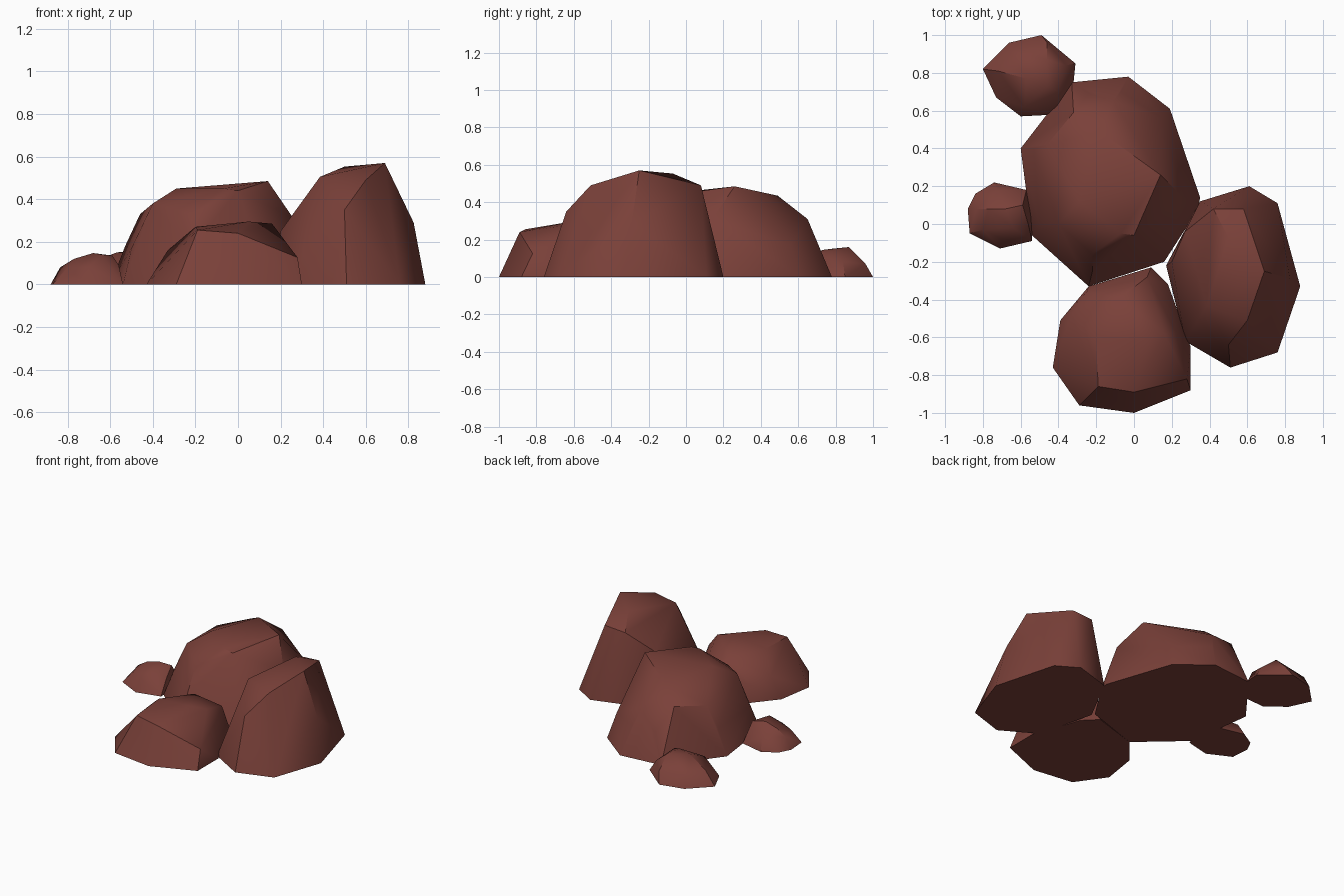
import bpy, bmesh, math

# One flat colour for all stone
stone = bpy.data.materials.new("red brown stone")
stone.diffuse_color = (0.195, 0.052, 0.041, 1)


def rock(name, base, crown):
    """Faceted boulder: convex hull over a ground outline and its upper corners."""
    bm = bmesh.new()
    for x, y in base:
        bm.verts.new((x, y, 0))
    for p in crown:
        bm.verts.new(p)
    res = bmesh.ops.convex_hull(bm, input=bm.verts[:])
    loose = [v for v in bm.verts if not v.link_faces]
    bmesh.ops.delete(bm, geom=loose, context='VERTS')
    bmesh.ops.dissolve_limit(bm, angle_limit=math.radians(3),
                             verts=bm.verts[:], edges=bm.edges[:])
    bmesh.ops.recalc_face_normals(bm, faces=bm.faces[:])
    me = bpy.data.meshes.new(name)
    bm.to_mesh(me)
    bm.free()
    me.materials.append(stone)
    ob = bpy.data.objects.new(name, me)
    bpy.context.collection.objects.link(ob)
    bpy.ops.object.select_all(action='DESELECT')
    ob.select_set(True)
    bpy.context.view_layer.objects.active = ob
    bpy.ops.object.shade_smooth_by_angle(angle=math.radians(35))


# Broad boulder at the back
rock("broad_boulder",
     [(-.33, .75), (-.03, .78), (.19, .61), (.35, .14), (.34, .08), (.16, -.20),
      (-.24, -.33), (-.54, -.06), (-.60, .40)],
     [(.14, .26, .485), (-.29, .12, .45), (-.07, -.05, .45), (0, -.06, .44),
      (-.40, 0, .38), (-.22, -.16, .33), (-.18, .49, .435), (-.32, .59, .35),
      (-.11, .65, .31), (-.46, .42, .33), (.26, .14, .31), (-.53, .40, .18),
      (-.22, -.25, .17), (-.50, .0, .17), (.15, .56, .17), (-.07, .70, .19),
      (-.24, .69, .18)])

# Tall boulder on the right
rock("tall_boulder",
     [(.17, -.22), (.35, .12), (.61, .20), (.76, .11), (.88, -.33), (.76, -.68),
      (.51, -.76), (.27, -.62)],
     [(.69, -.25, .57), (.50, -.07, .553), (.42, .08, .48), (.58, .08, .49),
      (.385, -.435, .505), (.60, -.51, .49), (.825, -.29, .29), (.50, -.64, .35),
      (.20, -.20, .25), (.27, -.04, .34), (.60, .15, .17)])

# Low boulder at the front
rock("low_boulder",
     [(-.39, -.51), (-.43, -.76), (-.29, -.96), (0, -1), (.30, -.88), (.30, -.65),
      (.18, -.32), (.09, -.23), (-.24, -.33)],
     [(-.19, -.86, .255), (.0, -.89, .24), (.28, -.82, .126), (-.20, -.60, .27),
      (.05, -.62, .295), (.16, -.58, .285), (-.07, -.39, .26), (.07, -.28, .17),
      (-.33, -.48, .16), (-.25, -.36, .12), (.22, -.57, .2)])

# Small stone at the back left
rock("back_stone",
     [(-.80, .82), (-.66, .96), (-.49, 1), (-.31, .85), (-.32, .75), (-.41, .58),
      (-.60, .57), (-.73, .67)],
     [(-.57, .77, .15), (-.46, .87, .16), (-.46, .73, .145), (-.40, .70, .12),
      (-.46, .96, .07), (-.65, .92, .08), (-.72, .81, .09), (-.58, .62, .08),
      (-.36, .84, .08)])

# Small stone at the left
rock("left_stone",
     [(-.84, .16), (-.74, .22), (-.57, .18), (-.54, .05), (-.54, -.09),
      (-.71, -.13), (-.87, -.05), (-.88, .08)],
     [(-.68, .08, .147), (-.59, .10, .135), (-.77, .08, .12), (-.835, .08, .08),
      (-.64, -.02, .14), (-.56, .0, .09), (-.72, .18, .08), (-.70, -.08, .08),
      (-.80, -.03, .08)])
